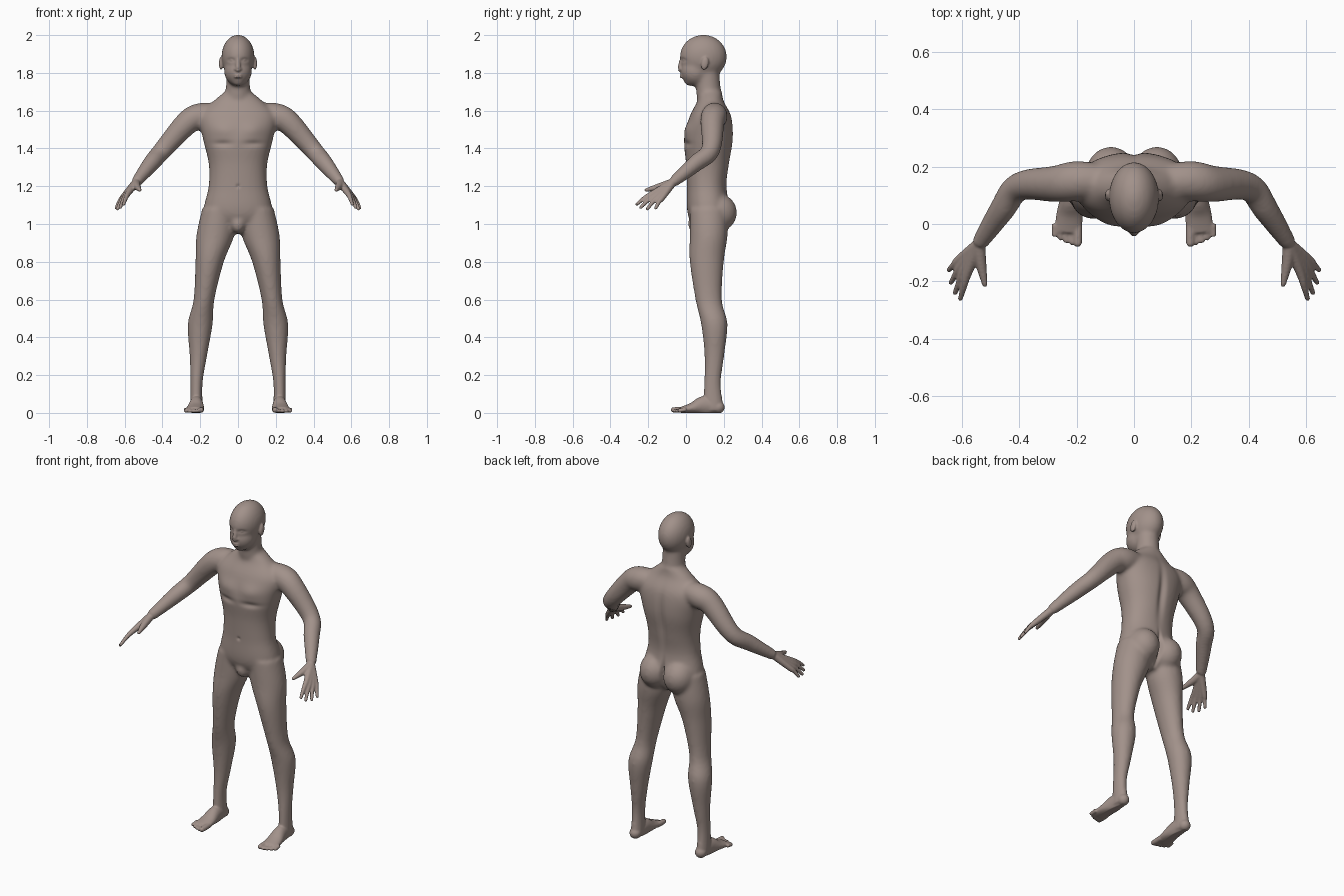
import bpy, bmesh, math
from mathutils import Vector, Matrix

cube = bpy.data.objects.get("Cube")
if cube:
    bpy.data.objects.remove(cube)

skin = bpy.data.materials.new("skin")
skin.use_nodes = True
skin.diffuse_color = (0.36, 0.285, 0.255, 1)
skin.node_tree.nodes["Principled BSDF"].inputs["Base Color"].default_value = skin.diffuse_color
world_up = Vector((0, 0, 1))


def sides(both):
    return (1, -1) if both else (1,)


def spline(rings, steps=5):
    """Catmull-Rom curve through rings of (x, y, z, radius) or (x, y, z, width, depth)."""
    points = [Vector(ring if len(ring) == 5 else (*ring, ring[-1])) for ring in rings]
    points = [points[0], *points, points[-1]]
    curve = []
    for before, start, end, after in zip(points, points[1:], points[2:], points[3:]):
        leave, arrive = (end - before) / 2, (after - start) / 2
        for step in range(steps):
            t = step / steps
            ease = t * t * (3 - 2 * t)
            curve.append(start.lerp(end, ease) + leave * t * (1 - t) ** 2 - arrive * t * t * (1 - t))
    return curve + [points[-1]]


def loft(bm, rings, level=False, both=True, power=1.0, segments=32):
    """Skin oval rings; level rings stay horizontal, others follow the path."""
    path = spline(rings)
    for side in sides(both):
        loops = []
        for index, ring in enumerate(path):
            centre = Vector(ring[:3])
            across, deep = Vector((1, 0, 0)), Vector((0, 1, 0))
            if not level:
                ahead = Vector(path[min(index + 1, len(path) - 1)][:3])
                behind = Vector(path[max(index - 1, 0)][:3])
                along = ahead - behind
                across = along.cross(world_up).normalized()
                deep = across.cross(along).normalized()
            loop = []
            for k in range(segments):
                angle = math.tau * k / segments
                cosine, sine = [math.copysign(abs(value) ** power, value)
                                for value in (math.cos(angle), math.sin(angle))]
                point = centre + across * ring[3] * cosine + deep * ring[4] * sine
                loop.append(bm.verts.new((point.x * side, point.y, point.z)))
            loops.append(loop)
        for lower, upper in zip(loops, loops[1:]):
            for k in range(segments):
                following = (k + 1) % segments
                bm.faces.new((lower[k], lower[following], upper[following], upper[k]))
        bm.faces.new(loops[0])
        bm.faces.new(loops[-1])


def blob(bm, centre, radii, both=True, tilt=0.0):
    """Add an ellipsoid, mirrored unless it lies on the middle line."""
    for side in sides(both):
        place = Matrix.Translation((centre[0] * side, centre[1], centre[2]))
        shape = place @ Matrix.Rotation(tilt, 4, 'X') @ Matrix.Diagonal((*radii, 1))
        bmesh.ops.create_uvsphere(bm, u_segments=24, v_segments=16, radius=1, matrix=shape)


def digit(bm, rings):
    """Add a finger or toe with a rounded tip."""
    loft(bm, rings, segments=16)
    blob(bm, rings[-1][:3], [rings[-1][3]] * 3)


def fuse(bm, name, voxel, smoothing):
    """Merge overlapping shapes into one smooth skin and return its mesh."""
    bmesh.ops.recalc_face_normals(bm, faces=bm.faces)
    rough = bpy.data.meshes.new("rough_shapes")
    bm.to_mesh(rough)
    bm.free()
    helper = bpy.data.objects.new("rough_shapes", rough)
    bpy.context.collection.objects.link(helper)
    remesh = helper.modifiers.new("fuse", 'REMESH')
    remesh.mode, remesh.voxel_size = 'VOXEL', voxel
    soften = helper.modifiers.new("soften", 'SMOOTH')
    soften.factor, soften.iterations = 0.5, smoothing
    graph = bpy.context.evaluated_depsgraph_get()
    result = bpy.data.meshes.new_from_object(helper.evaluated_get(graph))
    result.name = name
    bpy.data.objects.remove(helper)
    bpy.data.meshes.remove(rough)
    return result


core = bmesh.new()

# Torso with buttocks and groin
loft(core, [(0, .12, .95, .09, .05), (0, .12, 1.05, .18, .11), (0, .11, 1.2, .155, .105),
            (0, .115, 1.32, .155, .115), (0, .12, 1.45, .185, .13), (0, .13, 1.57, .205, .11),
            (0, .13, 1.65, .13, .07), (0, .13, 1.7, .07, .06)],
     level=True, both=False, power=.9, segments=48)
blob(core, (.08, .17, 1.06), (.09, .1, .1))
blob(core, (0, .055, 1), (.04, .045, .05), both=False)

# Neck, skull and jaw
loft(core, [(0, .14, 1.6, .09, .07), (0, .12, 1.7, .066), (0, .115, 1.8, .062)], level=True, both=False)
blob(core, (0, .092, 1.885), (.088, .125, .117), both=False)
blob(core, (0, .05, 1.81), (.074, .08, .08), both=False)
blob(core, (0, .02, 1.755), (.035, .03, .025), both=False)

# Legs
loft(core, [(.1, .12, 1.08, .09, .1), (.12, .12, .94, .1), (.15, .11, .8, .075, .09),
            (.18, .12, .6, .055, .07), (.2, .15, .47, .066, .07), (.21, .15, .3, .046, .052),
            (.22, .14, .15, .032, .045), (.22, .145, .01, .035, .06)], level=True)

# Arms
loft(core, [(.12, .15, 1.58, .06), (.2, .15, 1.57, .07), (.27, .14, 1.535, .064),
            (.4, .13, 1.39, .05), (.46, .05, 1.32, .045), (.54, -.07, 1.22, .029)])

core_mesh = fuse(core, "core", voxel=.01, smoothing=8)
detail = bmesh.new()
detail.from_mesh(core_mesh)
bpy.data.meshes.remove(core_mesh)

# Hands: the fingers fan out evenly, the middle ones reach further
wrist = (.54, -.07, 1.22, .022)
first_knuckle, last_knuckle = Vector((.58, -.17, 1.165)), Vector((.61, -.125, 1.14))
first_tip, last_tip = Vector((.605, -.26, 1.105)), Vector((.645, -.16, 1.085))
for finger in range(4):
    fan = finger / 3
    knuckle = first_knuckle.lerp(last_knuckle, fan)
    tip = first_tip.lerp(last_tip, fan)
    tip += (tip - knuckle).normalized() * .02 * math.sin(math.pi * fan)
    middle = knuckle.lerp(tip, .5) + world_up * .006
    digit(detail, [wrist, (*knuckle, .016), (*middle, .012), (*tip, .009)])
digit(detail, [wrist, (.535, -.13, 1.2, .02), (.52, -.21, 1.18, .01)])

# Feet and toes
loft(detail, [(.22, .18, .03, .03), (.22, .1, .04, .036, .05), (.225, .03, .025, .046, .028),
              (.23, -.03, .015, .048, .015)])
blob(detail, (.22, .17, .03), (.033, .035, .033))
for toe in range(5):
    x = .196 + .02 * toe
    radius = .011 if toe else .016
    digit(detail, [(x, 0, .018, radius), (x, -.04, radius, radius),
                   (x, .002 * toe ** 2 - .066, radius, radius * .9)])

# Ears, nose and lips
blob(detail, (.09, .1, 1.85), (.011, .02, .035), tilt=-.2)
loft(detail, [(0, -.02, 1.885, .01), (0, -.03, 1.825, .014), (0, -.024, 1.81, .01)],
     both=False, segments=16)
blob(detail, (.014, -.022, 1.82), (.009, .012, .008))
for lip_height in (1.778, 1.79):
    blob(detail, (0, -.02, lip_height), (.022, .013, .006), both=False)

mesh = fuse(detail, "body", voxel=.0052, smoothing=3)

# Sculpted eyes, chest, navel, spine and cleft: centre, spread in x and z, push along y
forms = [((.036, -.015, 1.868), (.018, .01), .009), ((.036, -.015, 1.867), (.009, .005), -.006),
         ((.08, 0, 1.5), (.06, .04), -.01), ((.08, 0, 1.425), (.05, .016), .009),
         ((0, 0, 1.2), (.01, .01), .006), ((0, .24, 1.4), (.022, .14), -.014),
         ((0, .24, 1.06), (.01, .07), -.03)]
for vertex in mesh.vertices:
    start = vertex.co.copy()
    for centre, (wide, tall), push in forms:
        if abs(start.y - centre[1]) < .09:
            offset = ((abs(start.x) - centre[0]) / wide) ** 2 + ((start.z - centre[2]) / tall) ** 2
            vertex.co.y += push * math.exp(-offset)
    vertex.co.z = max(0, start.z)  # flat soles

mesh.materials.clear()
mesh.materials.append(skin)
for face in mesh.polygons:
    face.use_smooth = True
    face.material_index = 0
body = bpy.data.objects.new("body", mesh)
bpy.context.collection.objects.link(body)
